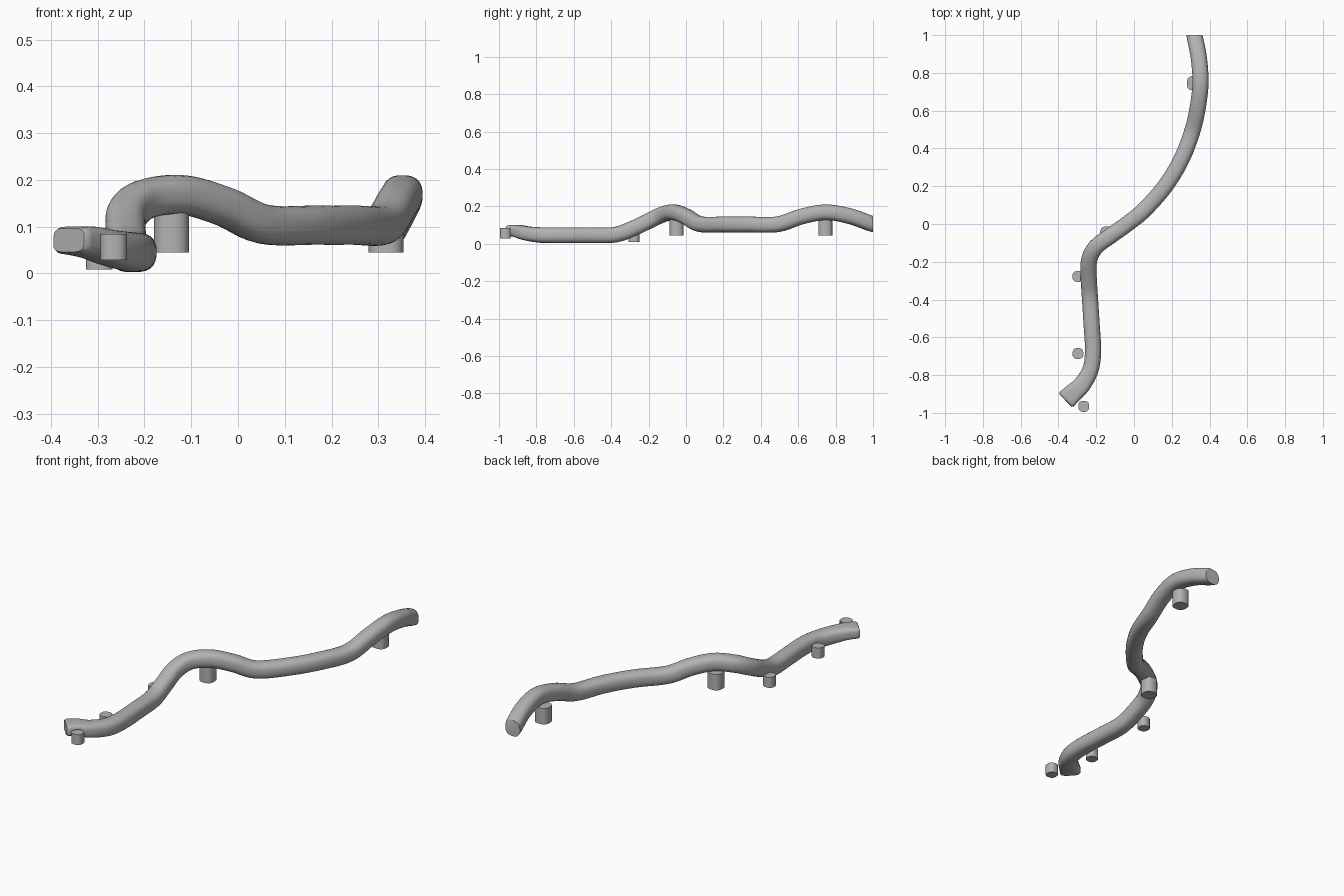
import bpy, bmesh, math
from mathutils import Vector

cube = bpy.data.objects.get("Cube")
if cube:
    bpy.data.objects.remove(cube, do_unlink=True)

GREY = (0.45, 0.45, 0.45, 1)
grey = bpy.data.materials.new("plain grey")
grey.use_nodes = True
grey.diffuse_color = GREY
grey.node_tree.nodes["Principled BSDF"].inputs["Base Color"].default_value = GREY


def section(half_w, half_h, power, count=24):
    """Rounded-square outline."""
    points = []
    for i in range(count):
        a = math.tau * (i + 0.5) / count
        c, s = math.cos(a), math.sin(a)
        points.append((half_w * math.copysign(abs(c) ** (2 / power), c),
                       half_h * math.copysign(abs(s) ** (2 / power), s)))
    return points


def loft(name, rings):
    """Skin a list of rings and cap both ends."""
    bm = bmesh.new()
    loops = [[bm.verts.new(p) for p in ring] for ring in rings]
    n = len(loops[0])
    for a, b in zip(loops, loops[1:]):
        for i in range(n):
            bm.faces.new((a[i], a[(i + 1) % n], b[(i + 1) % n], b[i]))
    bm.faces.new(loops[0])
    bm.faces.new(loops[-1])
    bmesh.ops.recalc_face_normals(bm, faces=bm.faces)
    mesh = bpy.data.meshes.new(name)
    bm.to_mesh(mesh)
    bm.free()
    mesh.materials.append(grey)
    obj = bpy.data.objects.new(name, mesh)
    bpy.context.collection.objects.link(obj)
    bpy.ops.object.select_all(action="DESELECT")
    obj.select_set(True)
    bpy.context.view_layer.objects.active = obj
    bpy.ops.object.shade_smooth_by_angle(angle=math.radians(40))
    return obj


def spline(p0, p1, p2, p3, t):
    return 0.5 * (2 * p1 + (p2 - p0) * t + (2 * p0 - 5 * p1 + 4 * p2 - p3) * t * t
                  + (3 * p1 - p0 - 3 * p2 + p3) * t ** 3)


# Winding track: centre line from the back end to the front nozzle
path = [Vector(p) for p in (
    (0.32, 1, 0.103), (0.343, 0.88, 0.146), (0.352, 0.75, 0.168),
    (0.338, 0.62, 0.146), (0.308, 0.49, 0.104), (0.25, 0.34, 0.103),
    (0.165, 0.2, 0.103), (0.055, 0.075, 0.105), (-0.03, 0.005, 0.143),
    (-0.12, -0.06, 0.168), (-0.2, -0.12, 0.158), (-0.237, -0.19, 0.126),
    (-0.24, -0.28, 0.083), (-0.234, -0.38, 0.048), (-0.225, -0.52, 0.045),
    (-0.217, -0.67, 0.045), (-0.23, -0.77, 0.046), (-0.275, -0.85, 0.055),
    (-0.32, -0.893, 0.067), (-0.362, -0.933, 0.071))]
ends = [2 * path[0] - path[1]] + path + [2 * path[-1] - path[-2]]
STEPS = 6
centres = [spline(*ends[i:i + 4], s / STEPS)
           for i in range(len(path) - 1) for s in range(STEPS)] + [path[-1]]
rings = []
last = len(centres) - 1
for i, c in enumerate(centres):
    direction = (centres[min(i + 1, last)] - centres[max(i - 1, 0)]).normalized()
    if i == 0:
        direction = Vector((0, -1, 0))
    side = direction.cross(Vector((0, 0, 1))).normalized()
    up = side.cross(direction)
    # the last stretch widens and flattens into the nozzle
    f = min(1, max(0, (i - (last - 3 * STEPS)) / (3 * STEPS)))
    outline = section(0.043 + 0.011 * f, 0.042 - 0.013 * f, 2.5 + 1.5 * f)
    rings.append([c + side * u + up * v for u, v in outline])
# rounded lip at the nozzle mouth
rings[-1] = [centres[-1] + (p - centres[-1]) * 0.88 for p in rings[-1]]
loft("winding_track", rings)


# Support pegs: x, y, bottom, top, radius
pegs = {
    "back_peg": (0.317, 0.745, 0.045, 0.13, 0.038),
    "middle_peg": (-0.142, -0.05, 0.045, 0.13, 0.038),
    "bend_peg": (-0.297, -0.278, 0.008, 0.064, 0.029),
    "side_peg": (-0.297, -0.686, 0.008, 0.064, 0.029),
    "front_peg": (-0.266, -0.966, 0.029, 0.084, 0.029),
}
for name, (x, y, low, high, r) in pegs.items():
    outline = section(r, r, 2.6, 16)
    loft(name, [[(x + u, y + v, z) for u, v in outline] for z in (low, high)])
